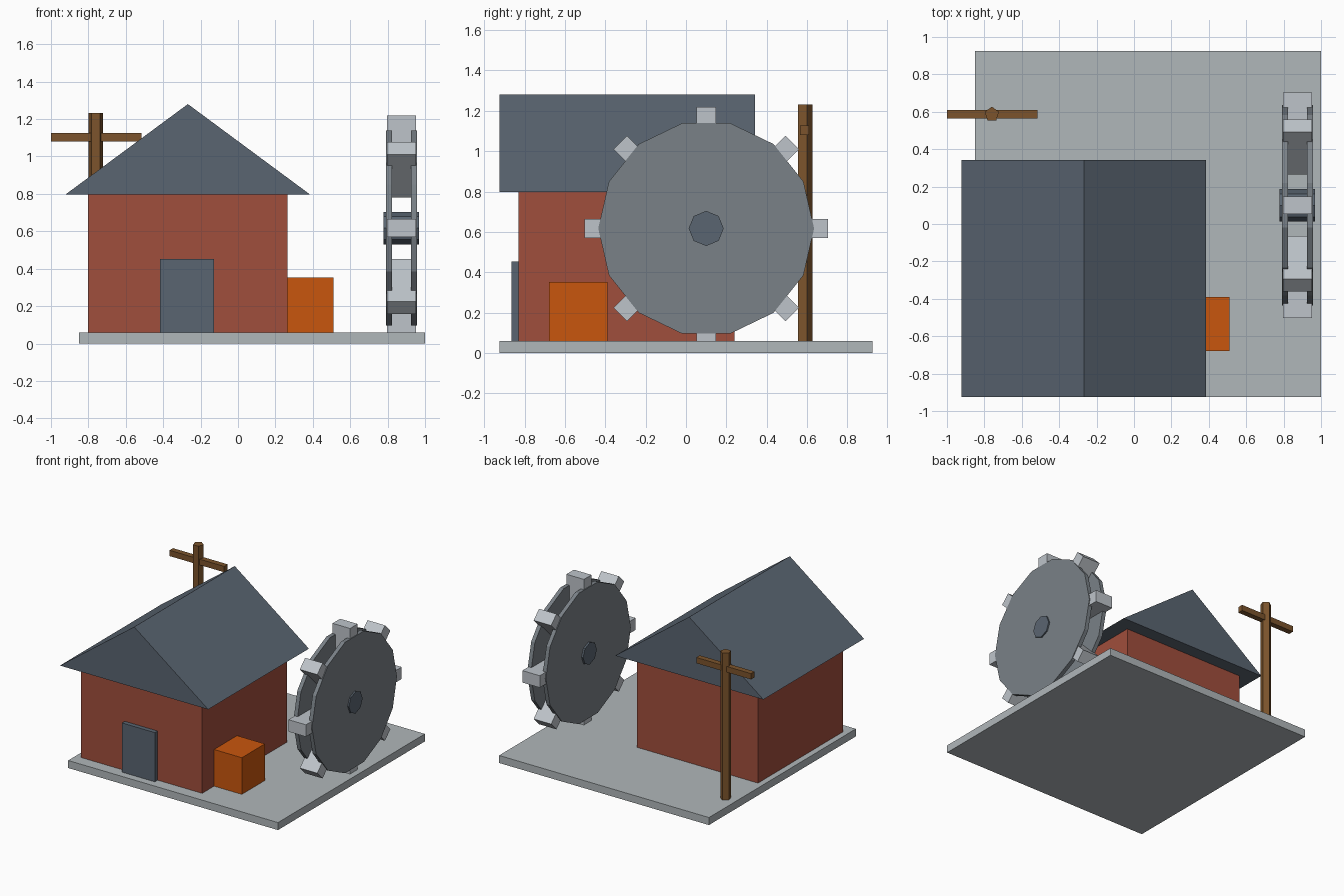
import bpy, bmesh, math
from mathutils import Matrix, Vector

if "Cube" in bpy.data.objects:
    bpy.data.objects.remove(bpy.data.objects["Cube"])


def material(name, rgb):
    m = bpy.data.materials.new(name)
    lin = [((c / 255 + 0.055) / 1.055) ** 2.4 for c in rgb]
    m.diffuse_color = (*lin, 1)
    m.use_nodes = True
    m.node_tree.nodes["Principled BSDF"].inputs["Base Color"].default_value = m.diffuse_color
    return m


CONCRETE = material("concrete", (176, 183, 186))
BRICK = material("brick red", (160, 78, 60))
SLATE = material("slate", (90, 101, 113))
ORANGE = material("orange", (201, 86, 13))
WOOD = material("brown wood", (124, 84, 44))
STEEL = material("mid grey steel", (122, 129, 135))
PALE = material("pale steel", (190, 196, 202))


def finish(name, bm, mat):
    bmesh.ops.recalc_face_normals(bm, faces=bm.faces)
    me = bpy.data.meshes.new(name)
    bm.to_mesh(me)
    bm.free()
    me.materials.append(mat)
    ob = bpy.data.objects.new(name, me)
    bpy.context.collection.objects.link(ob)
    return ob


def box(name, lo, hi, mat, matrix=None):
    bm = bmesh.new()
    bmesh.ops.create_cube(bm, size=1)
    lo, hi = Vector(lo), Vector(hi)
    place = Matrix.Translation((lo + hi) / 2) @ Matrix.Diagonal((*(hi - lo), 1))
    bm.transform((matrix or Matrix()) @ place)
    return finish(name, bm, mat)


def prism(name, points, vec, mat):
    """Extrude a closed outline along vec."""
    bm = bmesh.new()
    face = bm.faces.new([bm.verts.new(p) for p in points])
    ext = bmesh.ops.extrude_face_region(bm, geom=[face], use_keep_orig=True)
    bmesh.ops.translate(bm, vec=vec, verts=[v for v in ext["geom"] if isinstance(v, bmesh.types.BMVert)])
    return finish(name, bm, mat)


def ring(n, r, start=0.0):
    return [(r * math.cos(start + math.tau * i / n), r * math.sin(start + math.tau * i / n)) for i in range(n)]


# Ground slab
box("base_slab", (-0.85, -0.925, 0), (1.0, 0.925, 0.06), CONCRETE)

# House
box("house_walls", (-0.803, -0.83, 0.06), (0.265, 0.24, 0.8), BRICK)
prism("roof", [(-0.922, -0.925, 0.797), (0.385, -0.925, 0.797), (-0.268, -0.925, 1.28)],
      (0, 1.268, 0), SLATE)
box("door", (-0.417, -0.865, 0.06), (-0.127, -0.82, 0.452), SLATE)
box("side_crate", (0.26, -0.68, 0.06), (0.51, -0.39, 0.352), ORANGE)

# Utility pole with crossbar
PX, PY = -0.76, 0.587
prism("pole", [(PX + a, PY + b, 0.06) for a, b in ring(5, 0.04, math.pi / 2)], (0, 0, 1.172), WOOD)
box("pole_crossbar", (-1.0, PY - 0.022, 1.08), (-0.517, PY + 0.022, 1.126), WOOD)

# Water wheel: two discs, hub and eight paddles
CX, CY, CZ = 0.874, 0.1, 0.617


def wheel_disc(name, n, r, x0, x1, mat):
    prism(name, [(x0, CY + a, CZ + b) for a, b in ring(n, r)], (x1 - x0, 0, 0), mat)


wheel_disc("wheel_disc_inner", 14, 0.535, 0.791, 0.823, STEEL)
wheel_disc("wheel_disc_outer", 14, 0.535, 0.925, 0.957, STEEL)
wheel_disc("wheel_hub", 8, 0.087, 0.777, 0.968, SLATE)
for i in range(8):
    turn = Matrix.Translation((CX, CY, CZ)) @ Matrix.Rotation(i * math.tau / 8, 4, 'X')
    box(f"paddle_{i + 1}", (-0.077, 0.28, -0.0475), (0.077, 0.603, 0.0475), PALE, turn)
